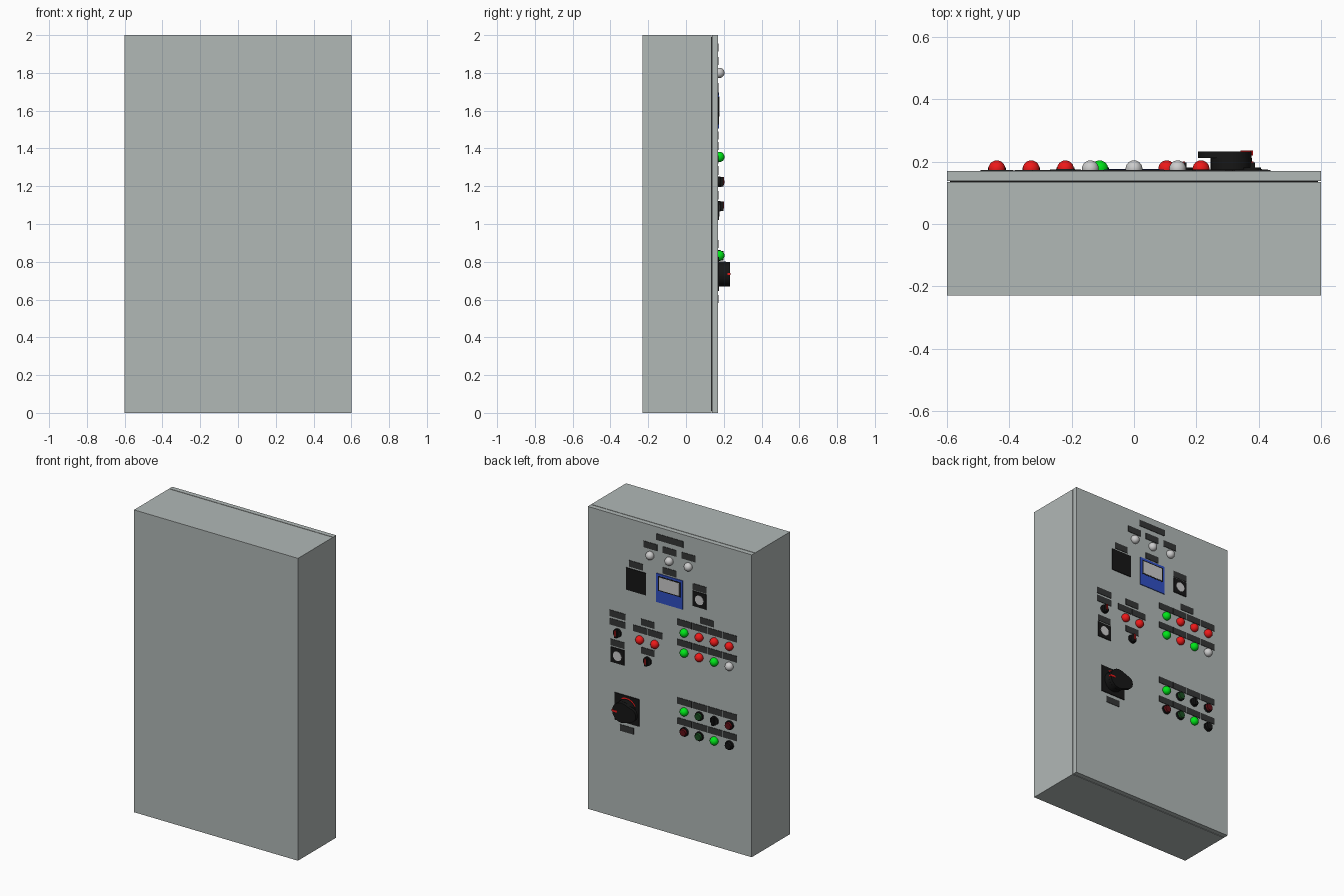
import bpy, bmesh, math
from mathutils import Matrix, Vector

if "Cube" in bpy.data.objects:
    bpy.data.objects.remove(bpy.data.objects["Cube"])

FACE = 0.17  # y of the door surface


def mat(name, r, g, b):
    m = bpy.data.materials.new(name)
    m.diffuse_color = (r, g, b, 1)
    m.use_nodes = True
    m.node_tree.nodes["Principled BSDF"].inputs["Base Color"].default_value = m.diffuse_color
    return m


PAINT = mat("cabinet_paint", 0.44, 0.48, 0.47)
DARK = mat("label_grey", 0.035, 0.037, 0.037)
BLACK = mat("black", 0.008, 0.008, 0.008)
RED = mat("red", 0.85, 0.01, 0.01)
GREEN = mat("green", 0.0, 0.8, 0.01)
WHITE = mat("white", 0.6, 0.6, 0.6)
BLUE = mat("blue", 0.03, 0.08, 0.55)
DRED = mat("dark_red", 0.12, 0.005, 0.008)
DGREEN = mat("dark_green", 0.01, 0.08, 0.015)


def finish(name, bm, m, smooth=False):
    bmesh.ops.recalc_face_normals(bm, faces=bm.faces)
    me = bpy.data.meshes.new(name)
    bm.to_mesh(me)
    bm.free()
    me.materials.append(m)
    ob = bpy.data.objects.new(name, me)
    bpy.context.collection.objects.link(ob)
    if smooth:
        bpy.ops.object.select_all(action='DESELECT')
        ob.select_set(True)
        bpy.context.view_layer.objects.active = ob
        bpy.ops.object.shade_smooth_by_angle(angle=math.radians(35))
    return ob


def box(name, x, z, w, h, y0, y1, m):
    bm = bmesh.new()
    bmesh.ops.create_cube(bm, size=1)
    bmesh.ops.scale(bm, vec=(w, y1 - y0, h), verts=bm.verts)
    bmesh.ops.translate(bm, vec=(x, (y0 + y1) / 2, z), verts=bm.verts)
    return finish(name, bm, m)


def disc(name, x, z, r, y0, y1, m, r2=None):
    bm = bmesh.new()
    bmesh.ops.create_cone(bm, cap_ends=True, segments=32, radius1=r,
                          radius2=r2 or r, depth=y1 - y0)
    bmesh.ops.rotate(bm, matrix=Matrix.Rotation(-math.pi / 2, 3, 'X'), verts=bm.verts)
    bmesh.ops.translate(bm, vec=(x, (y0 + y1) / 2, z), verts=bm.verts)
    return finish(name, bm, m, True)


def dome(name, x, z, m, r=0.027, y=FACE + 0.007):
    bm = bmesh.new()
    bmesh.ops.create_uvsphere(bm, u_segments=24, v_segments=16, radius=r)
    bmesh.ops.translate(bm, vec=(x, y, z), verts=bm.verts)
    cut = bmesh.ops.bisect_plane(bm, geom=bm.verts[:] + bm.edges[:] + bm.faces[:],
                                 plane_co=(0, FACE, 0), plane_no=(0, -1, 0), clear_outer=True)
    edges = [e for e in cut["geom_cut"] if isinstance(e, bmesh.types.BMEdge)]
    bmesh.ops.holes_fill(bm, edges=edges)
    return finish(name, bm, m, True)


def label(x, z, w=0.1):
    box("label_plate", x, z, w, 0.042, FACE, FACE + 0.003, DARK)


def button(x, z, m):
    disc("button_collar", x, z, 0.029, FACE, FACE + 0.012, BLACK)
    disc("button_cap", x, z, 0.024, FACE + 0.012, FACE + 0.024, m, 0.021)


def selector(x, z, pointer):
    disc("selector_base", x, z, 0.028, FACE, FACE + 0.012, BLACK)
    box("selector_grip", x, z, 0.016, 0.05, FACE + 0.012, FACE + 0.028, BLACK)
    if pointer:
        box("selector_pointer", x, z + 0.006, 0.008, 0.038, FACE + 0.028, FACE + 0.030, RED)


def meter(x, z):
    box("meter_frame", x, z, 0.1, 0.1, FACE, FACE + 0.005, BLACK)
    disc("meter_dial", x, z, 0.031, FACE + 0.005, FACE + 0.007, WHITE)


# cabinet body, door gasket and door
box("cabinet_body", 0, 1, 1.2, 2, -0.23, 0.134, PAINT)
box("door_gasket", 0, 1, 1.18, 1.98, 0.134, 0.138, BLACK)
box("cabinet_door", 0, 1, 1.2, 2, 0.138, FACE, PAINT)

# top phase lamps
label(0, 1.935, 0.2)
for x in (-0.14, 0, 0.14):
    label(x, 1.862)
    dome("phase_lamp", x, 1.80, WHITE)

# large meter, control display, small meter
label(0.245, 1.705)
box("large_meter", 0.245, 1.6, 0.146, 0.146, FACE, FACE + 0.005, BLACK)
label(0, 1.725)
box("display_housing", 0, 1.6, 0.194, 0.19, FACE, FACE + 0.005, BLUE)
box("display_bezel", 0, 1.632, 0.162, 0.098, FACE + 0.005, FACE + 0.006, BLACK)
box("display_screen", 0, 1.632, 0.148, 0.084, FACE + 0.006, FACE + 0.007, WHITE)
label(-0.22, 1.677)
meter(-0.22, 1.6)

# left selector column
for z in (1.34, 1.285, 1.15):
    label(0.38, z, 0.115 if z > 1.2 else 0.1)
selector(0.38, 1.223, True)
meter(0.38, 1.07)

# pair of red lamps with selector below
label(0.16, 1.342)
for x in (0.215, 0.105):
    label(x, 1.287, 0.106)
    dome("alarm_lamp", x, 1.222, RED)
label(0.16, 1.155)
selector(0.16, 1.095, True)

# upper lamp bank
label(-0.275, 1.468)
bank = [(1.355, (GREEN, RED, RED, RED)), (1.222, (GREEN, RED, GREEN, WHITE))]
for z, colours in bank:
    for i, m in enumerate(colours):
        x = -0.11 * (i + 1)
        label(x, z + 0.058, 0.106)
        dome("status_lamp", x, z, m)

# lower lamp and push-button bank
bank = [(0.833, (GREEN, DGREEN, None, DRED)), (0.70, (DRED, DGREEN, GREEN, BLACK))]
for z, colours in bank:
    for i, m in enumerate(colours):
        x = -0.11 * (i + 1)
        label(x, z + 0.06, 0.106)
        if m is GREEN:
            dome("status_lamp", x, z, m)
        elif m is None:
            selector(x, z, False)
        else:
            button(x, z, m)

# main rotary switch
cx, cz = 0.312, 0.735
box("switch_plate", cx, cz, 0.18, 0.18, FACE, FACE + 0.005, BLACK)
disc("switch_hub", cx, cz, 0.066, FACE + 0.005, FACE + 0.042, BLACK)
bm = bmesh.new()
pts = [(0.065 * math.cos(a), 0.065 * math.sin(a))
       for a in (math.radians(-110 + 10 * i) for i in range(23))]
pts += [(-0.062 + 0.045 * math.cos(a), 0.045 * math.sin(a))
        for a in (math.radians(95 + 10 * i) for i in range(18))]
face = bm.faces.new([bm.verts.new((cx + px, FACE + 0.042, cz + pz)) for px, pz in pts])
top = bmesh.ops.extrude_face_region(bm, geom=[face])
bmesh.ops.translate(bm, vec=(0, 0.021, 0),
                    verts=[v for v in top["geom"] if isinstance(v, bmesh.types.BMVert)])
finish("switch_lever", bm, BLACK, True)
box("switch_pointer", cx + 0.05, cz, 0.04, 0.012, FACE + 0.05, FACE + 0.065, RED)

# red quarter arc on the switch plate
bm = bmesh.new()
ring = [[bm.verts.new((cx + r * math.cos(a), FACE + 0.0065, cz + r * math.sin(a)))
         for r in (0.069, 0.077)] for a in (math.radians(60 + 9 * i) for i in range(11))]
for a, b in zip(ring, ring[1:]):
    bm.faces.new((a[0], a[1], b[1], b[0]))
finish("switch_arc", bm, RED)
label(cx, 0.602)
